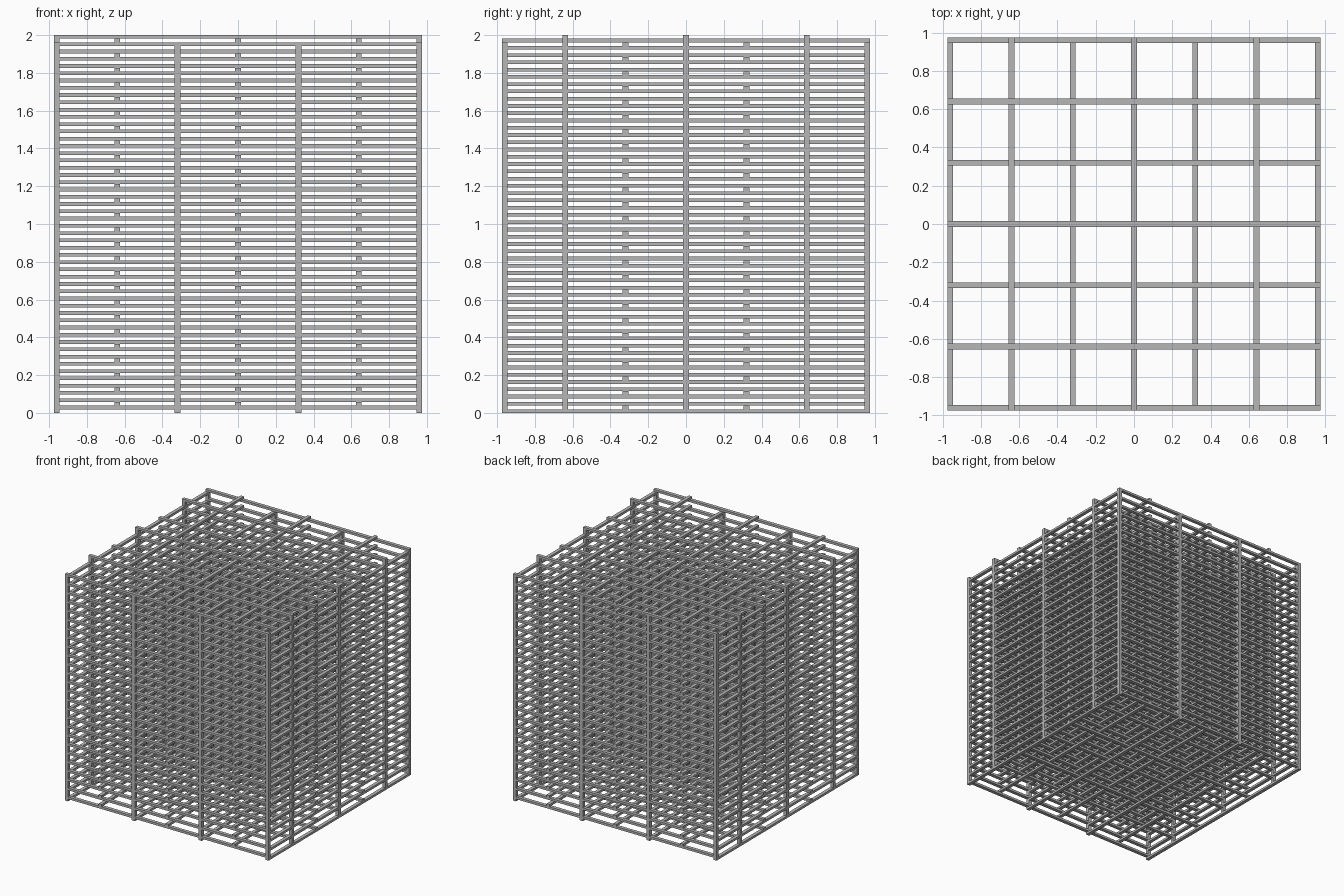
import bpy
import bmesh
from mathutils import Matrix, Vector

cube = bpy.data.objects.get("Cube")
if cube:
    bpy.data.objects.remove(cube, do_unlink=True)

PITCH = 0.32                  # spacing between neighbouring bars
WIDTH = 0.03                  # bar and post thickness
LENGTH = 6 * PITCH + WIDTH    # full bar length
PERIODS = 26                  # repeats of the four-layer stack
LAYER = 2.0 / (4 * PERIODS)   # height of one bar layer
ODD = (-3, -1, 1, 3)
EVEN = (-2, 0, 2)

grey = bpy.data.materials.new("mid_grey")
grey.use_nodes = True
colour = (0.47, 0.47, 0.47, 1)
grey.diffuse_color = colour
grey.node_tree.nodes["Principled BSDF"].inputs["Base Color"].default_value = colour


def add_boxes(name, centres, size):
    """One object made of equal boxes at the given centres."""
    bm = bmesh.new()
    for c in centres:
        m = Matrix.Translation(Vector(c)) @ Matrix.Diagonal((*size, 1))
        bmesh.ops.create_cube(bm, size=1, matrix=m)
    mesh = bpy.data.meshes.new(name)
    bm.to_mesh(mesh)
    bm.free()
    mesh.materials.append(grey)
    obj = bpy.data.objects.new(name, mesh)
    bpy.context.collection.objects.link(obj)
    return obj


def add_layers(name, along_x, slots, level):
    """A layer of parallel bars, repeated up the stack."""
    z = (level + 0.5) * LAYER
    if along_x:
        centres = [(0, s * PITCH, z) for s in slots]
        size = (LENGTH, WIDTH, LAYER)
    else:
        centres = [(s * PITCH, 0, z) for s in slots]
        size = (WIDTH, LENGTH, LAYER)
    obj = add_boxes(name, centres, size)
    array = obj.modifiers.new("stack", 'ARRAY')
    array.count = PERIODS
    array.use_relative_offset = False
    array.use_constant_offset = True
    array.constant_offset_displace = (0, 0, 4 * LAYER)


# Crossing bar layers, bottom to top
add_layers("outer_depth_bars", False, ODD, 0)
add_layers("outer_cross_bars", True, ODD, 1)
add_layers("inner_depth_bars", False, EVEN, 2)
add_layers("inner_cross_bars", True, EVEN, 3)

# Upright posts tying the bar ends together on each face
edge = 3 * PITCH
front_height = 2.0 - 3 * LAYER
for name, side in (("front_posts", -1), ("back_posts", 1)):
    add_boxes(name, [(i * PITCH, side * edge, front_height / 2) for i in ODD],
              (WIDTH, WIDTH, front_height))
for name, side in (("right_posts", -1), ("left_posts", 1)):
    add_boxes(name, [(side * edge, j * PITCH, 1.0) for j in EVEN],
              (WIDTH, WIDTH, 2.0))
